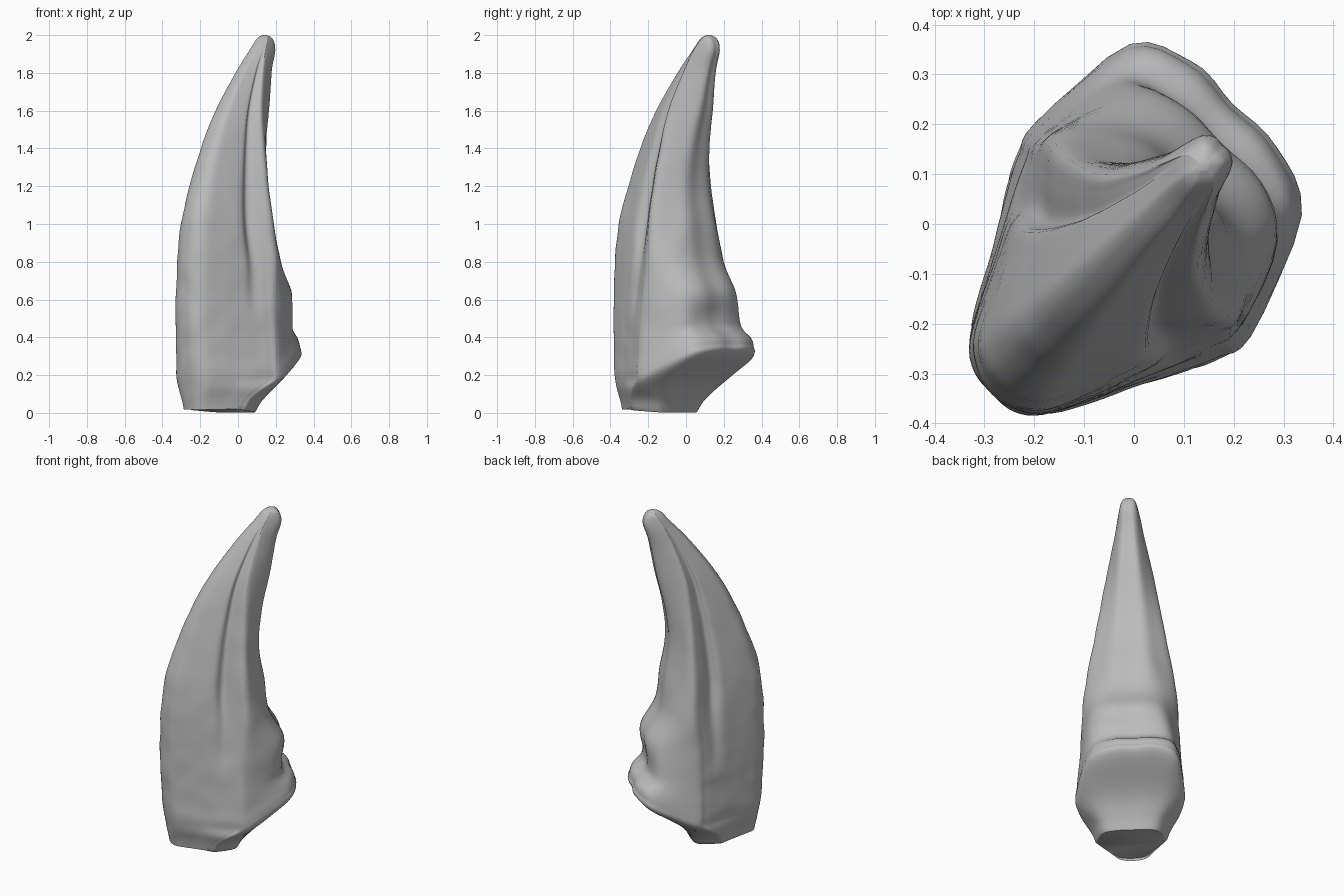
import bpy
import bmesh
import math
from mathutils import Vector, noise

cube = bpy.data.objects.get("Cube")
if cube:
    bpy.data.objects.remove(cube, do_unlink=True)

# Claw sections from root to tip, measured in the plane of the curve:
# height, outer edge, widest point, inner edge, half width, groove depth, tilt, skew
SECTIONS = [
    (0, -.385, -.16, -.02, .19, 0, -.08, 0),
    (.07, -.4, -.14, .02, .22, 0, .2, 0),
    (.13, -.412, -.08, .1, .27, 0, .4, .1),
    (.18, -.423, 0, .293, .3, 0, .45, .12),
    (.23, -.428, 0, .303, .303, 0, .45, .12),
    (.3, -.433, 0, .285, .295, 0, .38, .12),
    (.4, -.438, 0, .235, .285, 0, .22, .1),
    (.48, -.443, 0, .225, .278, 0, .15, .05),
    (.62, -.443, 0, .235, .272, .3, .1, 0),
    (.8, -.438, .01, .155, .262, .6, 0, 0),
    (1, -.417, 0, .127, .237, 1, 0, 0),
    (1.2, -.355, 0, .1, .202, 1, 0, 0),
    (1.4, -.275, .01, .118, .167, 1, 0, 0),
    (1.6, -.165, .03, .162, .13, 1, 0, 0),
    (1.8, -.02, .09, .202, .085, .7, 0, 0),
    (1.92, .085, .14, .237, .06, .2, 0, 0),
    (1.98, .135, .175, .222, .04, 0, 0, 0),
    (2, .17, .18, .195, .01, 0, 0, 0),
]
SIDE_SHIFT = -.022
SIDE_TURN = .04
ROWS_PER_SECTION = 5
STEPS_PER_POINT = 4


def spline(points, steps, closed):
    """Catmull-Rom curve through points of any dimension."""
    count = len(points)

    def pick(i):
        return points[i % count] if closed else points[min(max(i, 0), count - 1)]

    curve = []
    for i in range(count if closed else count - 1):
        a, b, c, d = (pick(i + k) for k in (-1, 0, 1, 2))
        for s in range(steps):
            t = s / steps
            curve.append(tuple(
                q + t / 2 * (r - p + t * (2 * p - 5 * q + 4 * r - e + t * (3 * (q - r) + e - p)))
                for p, q, r, e in zip(a, b, c, d)))
    if not closed:
        curve.append(points[-1])
    return curve


def outline(outer, wide, inner, width, groove):
    """Rounded wedge with a groove along each flank."""
    front, back = wide - outer, inner - wide
    half = [
        (outer + .02 * front, .2 * width),
        (outer + .1 * front, .38 * width),
        (outer + .28 * front, .53 * width),
        (outer + .46 * front, .66 * width),
        (outer + .6 * front, (.77 - .04 * groove) * width),
        (outer + .72 * front, (.86 - .21 * groove) * width),
        (outer + .85 * front, (.95 - .1 * groove) * width),
        (wide, width),
        (wide + (.8 - .2 * groove) * back, (.8 - .1 * groove) * width),
        (inner, .4 * width),
    ]
    mirrored = [(u, -v) for u, v in reversed(half)]
    return spline([(outer, 0)] + half + [(inner, 0)] + mirrored, STEPS_PER_POINT, True)


def to_model(u, v, z, skew):
    """Turn the plane of the curve onto the diagonal, swinging the inner side by skew."""
    k = math.sqrt(.5)
    v += SIDE_SHIFT + SIDE_TURN * u + skew * max(u, 0)
    return Vector(((u - v) * k, (u + v) * k, z))


# Loft the claw
bm = bmesh.new()
rings = []
for z, *shape, tilt, skew in spline(SECTIONS, ROWS_PER_SECTION, False):
    ring = []
    for u, v in outline(*shape):
        lean = tilt * (u if z < .03 else max(u, 0))
        p = to_model(u, v, z + lean, skew)
        # Gentle worn surface, fading out at the tip and the cut root
        fade = min(1, z * 5, (2 - z) * 4)
        rough = 1 + .015 * fade * noise.noise(p * 9)
        p.x *= rough
        p.y *= rough
        ring.append(bm.verts.new(p))
    rings.append(ring)

for low, high in zip(rings, rings[1:]):
    for i in range(len(low)):
        j = (i + 1) % len(low)
        bm.faces.new((low[i], low[j], high[j], high[i]))
bm.faces.new(rings[0])
bm.faces.new(rings[-1])
bmesh.ops.recalc_face_normals(bm, faces=bm.faces)

mesh = bpy.data.meshes.new("claw")
bm.to_mesh(mesh)
bm.free()
claw = bpy.data.objects.new("claw", mesh)
bpy.context.collection.objects.link(claw)

# Plain grey colour
grey = bpy.data.materials.new("bone_grey")
grey.use_nodes = True
colour = (.5, .5, .5, 1)
grey.diffuse_color = colour
grey.node_tree.nodes["Principled BSDF"].inputs["Base Color"].default_value = colour
mesh.materials.append(grey)

# Smooth shading with a crisp cut at the root
bpy.context.view_layer.objects.active = claw
claw.select_set(True)
bpy.ops.object.shade_smooth_by_angle(angle=math.radians(45))
